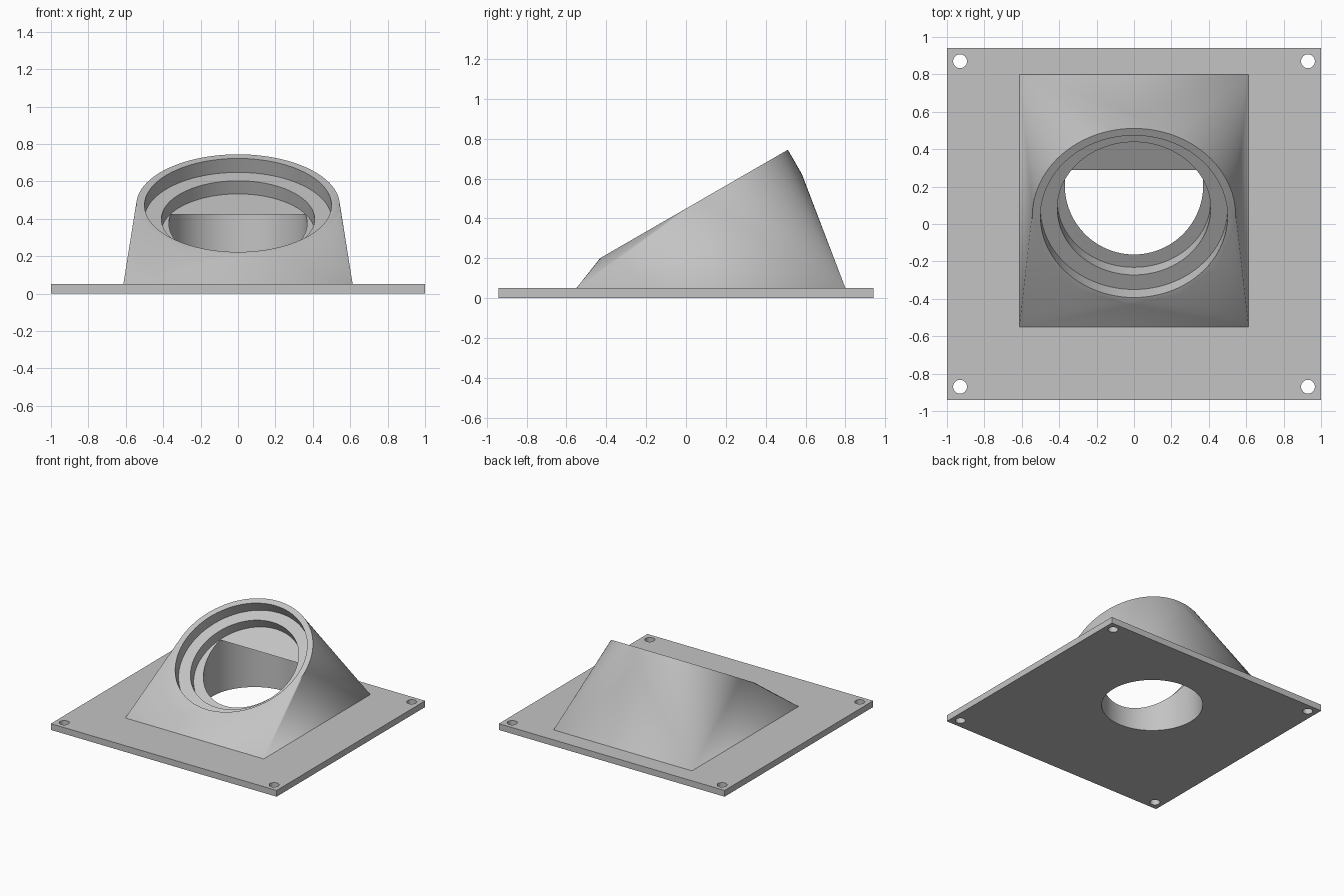
import bpy
import bmesh
from math import radians
from mathutils import Matrix, Vector

cube = bpy.data.objects.get("Cube")
if cube:
    bpy.data.objects.remove(cube, do_unlink=True)

grey = bpy.data.materials.new("plain grey")
grey.use_nodes = True
grey.diffuse_color = (0.55, 0.55, 0.55, 1)
grey.node_tree.nodes["Principled BSDF"].inputs["Base Color"].default_value = (0.55, 0.55, 0.55, 1)

PLATE_TOP = 0.05
RIM_CENTRE = Vector((0, 0.04, 0.4725))
TILT = Matrix.Rotation(radians(30), 4, "X")


def make_object(name, bm):
    bmesh.ops.recalc_face_normals(bm, faces=bm.faces)
    mesh = bpy.data.meshes.new(name)
    bm.to_mesh(mesh)
    bm.free()
    mesh.materials.append(grey)
    obj = bpy.data.objects.new(name, mesh)
    bpy.context.collection.objects.link(obj)
    return obj


def add_cylinder(bm, radius, low, high, frame, segments=96):
    """Cylinder from low to high along the local z axis of frame."""
    matrix = frame @ Matrix.Translation((0, 0, (low + high) / 2))
    bmesh.ops.create_cone(bm, cap_ends=True, segments=segments, radius1=radius,
                          radius2=radius, depth=high - low, matrix=matrix)


def cylinder(name, *args, **kwargs):
    bm = bmesh.new()
    add_cylinder(bm, *args, **kwargs)
    return make_object(name, bm)


def combine(target, tool, operation):
    """Apply a boolean, then drop the tool."""
    tool.hide_render = True
    mod = target.modifiers.new(operation, "BOOLEAN")
    mod.operation = operation
    mod.solver = "EXACT"
    mod.object = tool
    bpy.context.view_layer.objects.active = target
    bpy.ops.object.modifier_apply(modifier=mod.name)
    bpy.data.objects.remove(tool, do_unlink=True)


# Mounting plate
bm = bmesh.new()
bmesh.ops.create_cube(bm, size=1, matrix=Matrix.Translation((0, 0, PLATE_TOP / 2))
                      @ Matrix.Diagonal((2, 1.88, PLATE_TOP, 1)))
body = make_object("vent_hood_on_plate", bm)

# Hood: hull from a rectangle on the plate to a thick tilted disc
rim = Matrix.Translation(RIM_CENTRE) @ TILT
bm = bmesh.new()
add_cylinder(bm, 0.544, -0.14, 0, rim)
for x in (-0.613, 0.613):
    for y in (-0.55, 0.80):
        bm.verts.new((x, y, PLATE_TOP))
hull = bmesh.ops.convex_hull(bm, input=bm.verts)
inside = {g for g in hull["geom_interior"] + hull["geom_unused"]
          if isinstance(g, bmesh.types.BMVert)}
bmesh.ops.delete(bm, geom=list(inside), context="VERTS")
bmesh.ops.dissolve_limit(bm, angle_limit=radians(0.1), verts=bm.verts, edges=bm.edges)
combine(body, make_object("hood", bm), "UNION")

# Stepped recess in the tilted rim
combine(body, cylinder("wide_recess", 0.5, -0.086, 0.2, rim), "DIFFERENCE")
combine(body, cylinder("narrow_recess", 0.41, -0.167, 0.2, rim), "DIFFERENCE")

# Upright duct through the plate, with a flat ceiling
duct = Matrix.Translation((0, 0.207, 0))
combine(body, cylinder("duct", 0.37, -0.2, 0.423, duct), "DIFFERENCE")

# Corner screw holes
for x in (-0.93, 0.93):
    for y in (-0.87, 0.87):
        corner = Matrix.Translation((x, y, 0))
        combine(body, cylinder("screw_hole", 0.037, -0.1, 0.2, corner, segments=32), "DIFFERENCE")

bpy.ops.object.select_all(action="DESELECT")
body.select_set(True)
bpy.context.view_layer.objects.active = body
bpy.ops.object.shade_smooth_by_angle(angle=radians(30))
